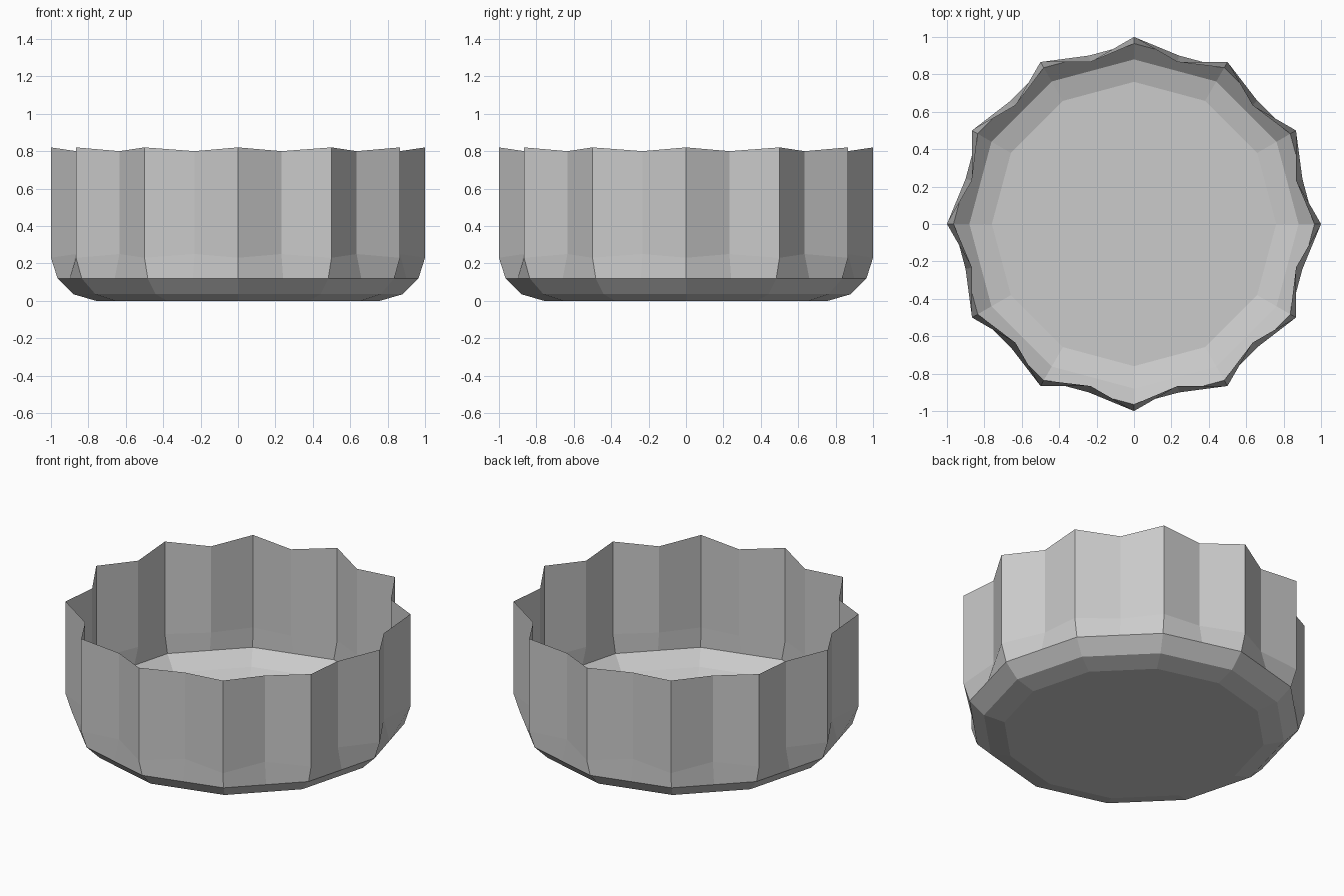
import bpy, bmesh
from math import cos, sin, pi

if "Cube" in bpy.data.objects:
    bpy.data.objects.remove(bpy.data.objects["Cube"])

FLUTES = 12
MID = cos(pi / FLUTES)  # midpoint of a straight 12-gon side

# Profile rings: (ridge radius, ridge z, valley radius, valley z)
RINGS = [
    (0.88, 0.035, 0.88 * MID, 0.035),
    (0.965, 0.12, 0.965 * MID, 0.12),
    (1.00, 0.23, 0.897, 0.25),
    (1.00, 0.82, 0.897, 0.80),
]


def ring(bm, r1, z1, r2, z2):
    verts = []
    for i in range(FLUTES * 2):
        a = pi * i / FLUTES
        r, z = (r2, z2) if i % 2 else (r1, z1)
        verts.append(bm.verts.new((r * cos(a), r * sin(a), z)))
    return verts


bm = bmesh.new()

# Flat base
lower = ring(bm, 0.76, 0, 0.76 * MID, 0)
bm.faces.new(lower[::-1])

# Bevelled foot and fluted open wall
for values in RINGS:
    upper = ring(bm, *values)
    n = len(upper)
    for i in range(n):
        j = (i + 1) % n
        bm.faces.new((lower[i], lower[j], upper[j], upper[i]))
    lower = upper

mesh = bpy.data.meshes.new("fluted_bowl")
bm.to_mesh(mesh)
bm.free()
bowl = bpy.data.objects.new("fluted_bowl", mesh)
bpy.context.collection.objects.link(bowl)
